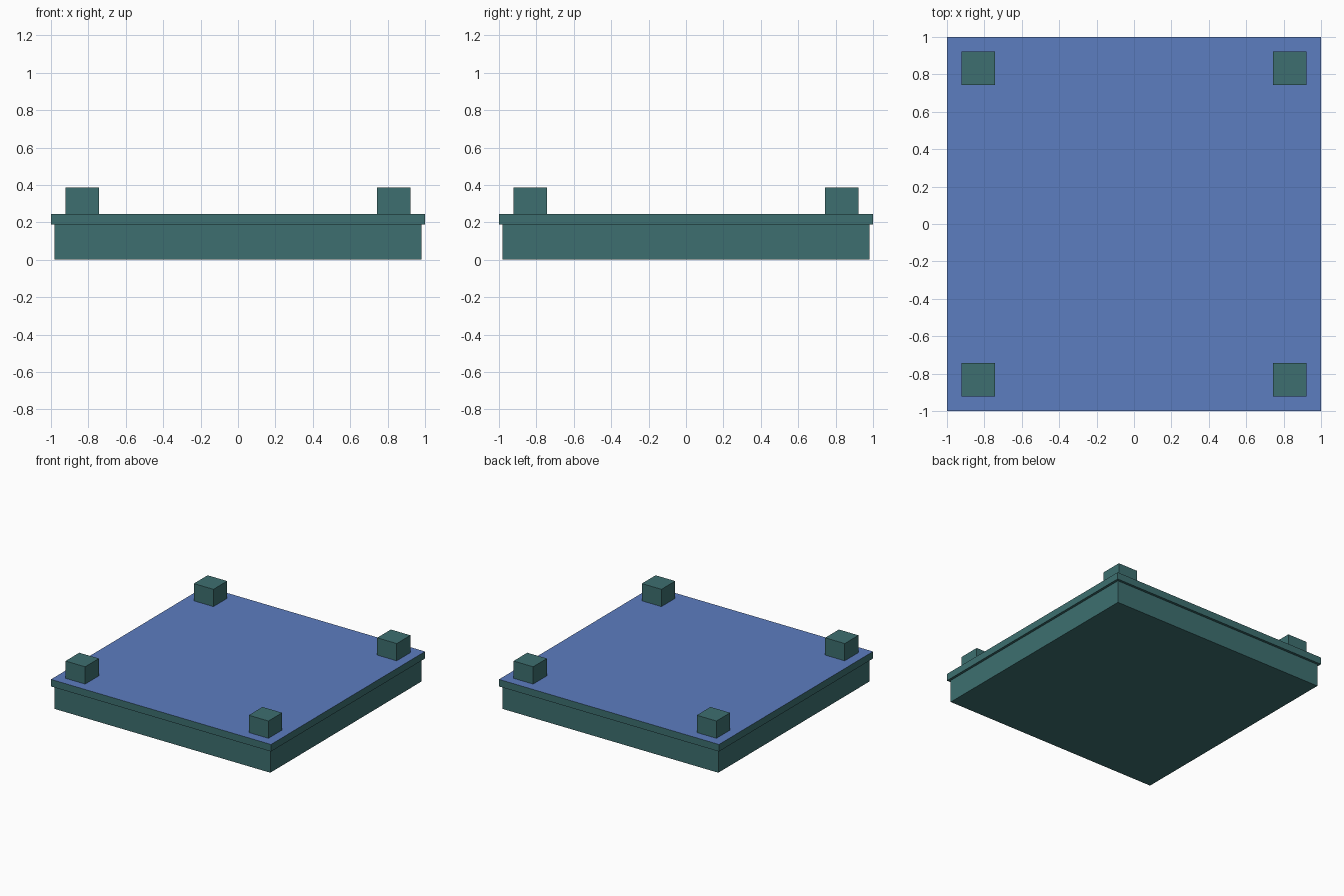
import bpy
import bmesh
from mathutils import Matrix, Vector

cube = bpy.data.objects.get("Cube")
if cube:
    bpy.data.objects.remove(cube, do_unlink=True)


def material(name, rgb):
    mat = bpy.data.materials.new(name)
    mat.use_nodes = True
    color = (*rgb, 1)
    mat.diffuse_color = color
    mat.node_tree.nodes["Principled BSDF"].inputs["Base Color"].default_value = color
    return mat


teal = material("teal", (0.047, 0.159, 0.162))
blue = material("blue", (0.107, 0.205, 0.527))


def box(name, x, y, width, bottom, top, top_material=None):
    """Square flat-sided block, optionally with a differently coloured top face."""
    bm = bmesh.new()
    bmesh.ops.create_cube(bm, size=1)
    bm.transform(Matrix.Diagonal(Vector((width, width, top - bottom, 1))))
    mesh = bpy.data.meshes.new(name)
    mesh.materials.append(teal)
    if top_material:
        mesh.materials.append(top_material)
        bm.normal_update()
        for face in bm.faces:
            face.material_index = int(face.normal.z > 0.5)
    bm.to_mesh(mesh)
    bm.free()
    obj = bpy.data.objects.new(name, mesh)
    obj.location = (x, y, (bottom + top) / 2)
    bpy.context.collection.objects.link(obj)
    return obj


# Base block and the overhanging slab with its blue surface
box("base", 0, 0, 1.96, 0, 0.187)
box("top_slab", 0, 0, 2, 0.187, 0.245, blue)

# Corner posts
for depth, y in (("front", -0.833), ("back", 0.833)):
    for side, x in (("right", -0.833), ("left", 0.833)):
        box(f"{depth}_{side}_post", x, y, 0.178, 0.245, 0.387)
